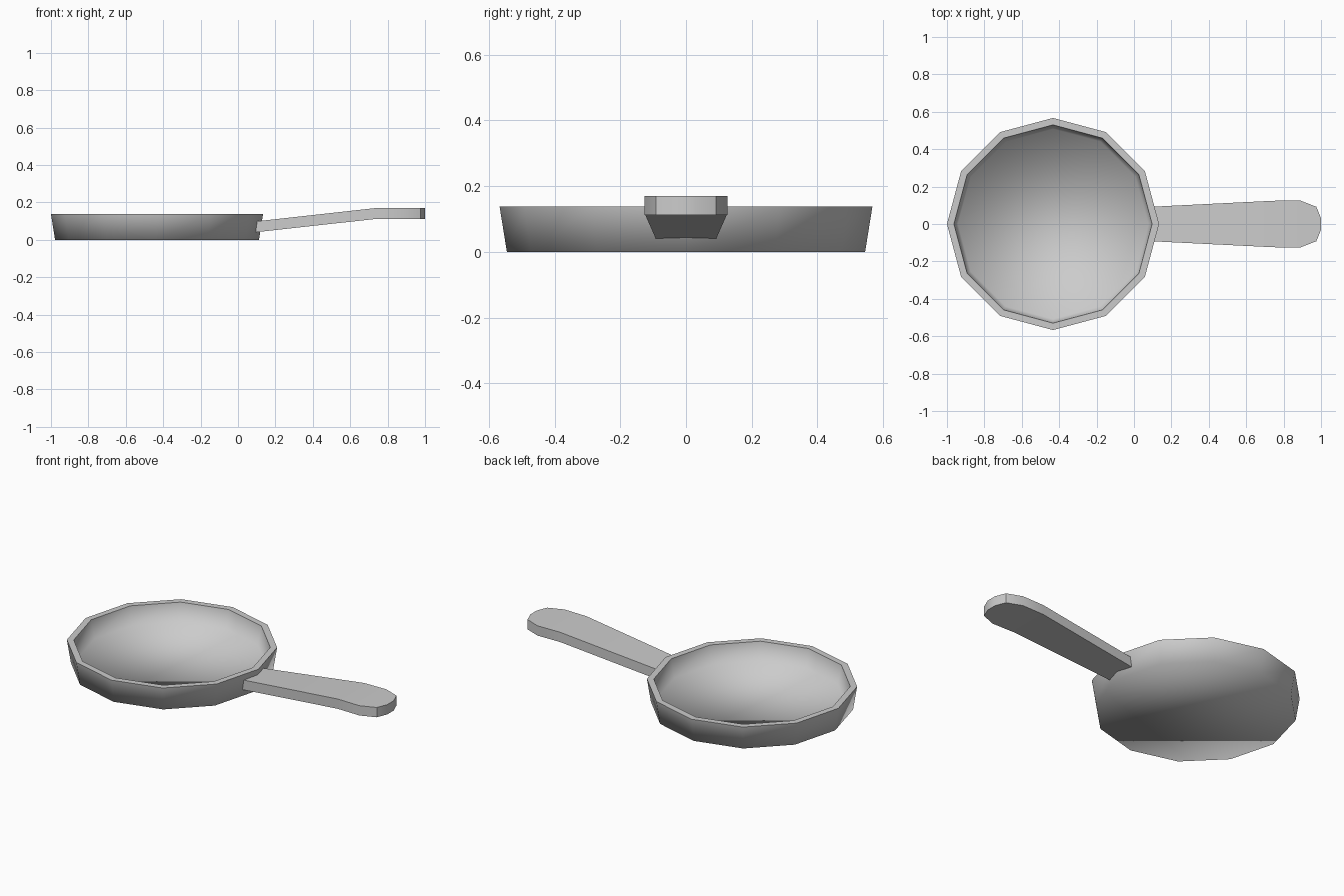
import bpy, bmesh, math

cube = bpy.data.objects.get("Cube")
if cube:
    bpy.data.objects.remove(cube, do_unlink=True)

SIDES = 12
CENTRE_X = -0.433

# Single metal colour
metal = bpy.data.materials.new("light_grey_metal")
metal.use_nodes = True
grey = (0.6, 0.6, 0.6, 1)
metal.diffuse_color = grey
metal.node_tree.nodes["Principled BSDF"].inputs["Base Color"].default_value = grey


def add_object(name, bm):
    bmesh.ops.recalc_face_normals(bm, faces=bm.faces)
    for face in bm.faces:
        face.smooth = True
    mesh = bpy.data.meshes.new(name)
    bm.to_mesh(mesh)
    bm.free()
    mesh.materials.append(metal)
    obj = bpy.data.objects.new(name, mesh)
    bpy.context.collection.objects.link(obj)
    return obj


def bridge(bm, first, second):
    count = len(first)
    for i in range(count):
        j = (i + 1) % count
        bm.faces.new((first[i], first[j], second[j], second[i]))


# Pan body: (radius, height) from the underside, over the rim, to the inner floor
bm = bmesh.new()
rings = []
for radius, z in [(0.545, 0), (0.567, 0.137), (0.53, 0.137), (0.508, 0.03)]:
    angles = [math.tau * i / SIDES for i in range(SIDES)]
    rings.append([bm.verts.new((CENTRE_X + radius * math.cos(a),
                                radius * math.sin(a), z)) for a in angles])
for lower, upper in zip(rings, rings[1:]):
    bridge(bm, lower, upper)
bm.faces.new(rings[0])
bm.faces.new(rings[-1])

# Crisp rim edges, everything else rounded by shading
for ring in rings[1:3]:
    for i in range(SIDES):
        bm.edges.get((ring[i], ring[(i + 1) % SIDES])).smooth = False
add_object("pan_body", bm)

# Handle: (x, half width, top height) along its length
THICKNESS = 0.058
stations = [(0.09, 0.092, 0.098), (0.74, 0.124, 0.17), (0.885, 0.127, 0.17),
            (0.975, 0.092, 0.17), (1.0, 0.03, 0.17)]
bm = bmesh.new()
sections = []
for x, half, top in stations:
    low = top - THICKNESS
    corners = [(-half, low), (half, low), (half, top), (-half, top)]
    sections.append([bm.verts.new((x, y, z)) for y, z in corners])
for near, far in zip(sections, sections[1:]):
    bridge(bm, near, far)
bm.faces.new(sections[0])
bm.faces.new(sections[-1])
handle = add_object("handle", bm)

bpy.ops.object.select_all(action="DESELECT")
handle.select_set(True)
bpy.context.view_layer.objects.active = handle
bpy.ops.object.shade_smooth_by_angle(angle=math.radians(30))
